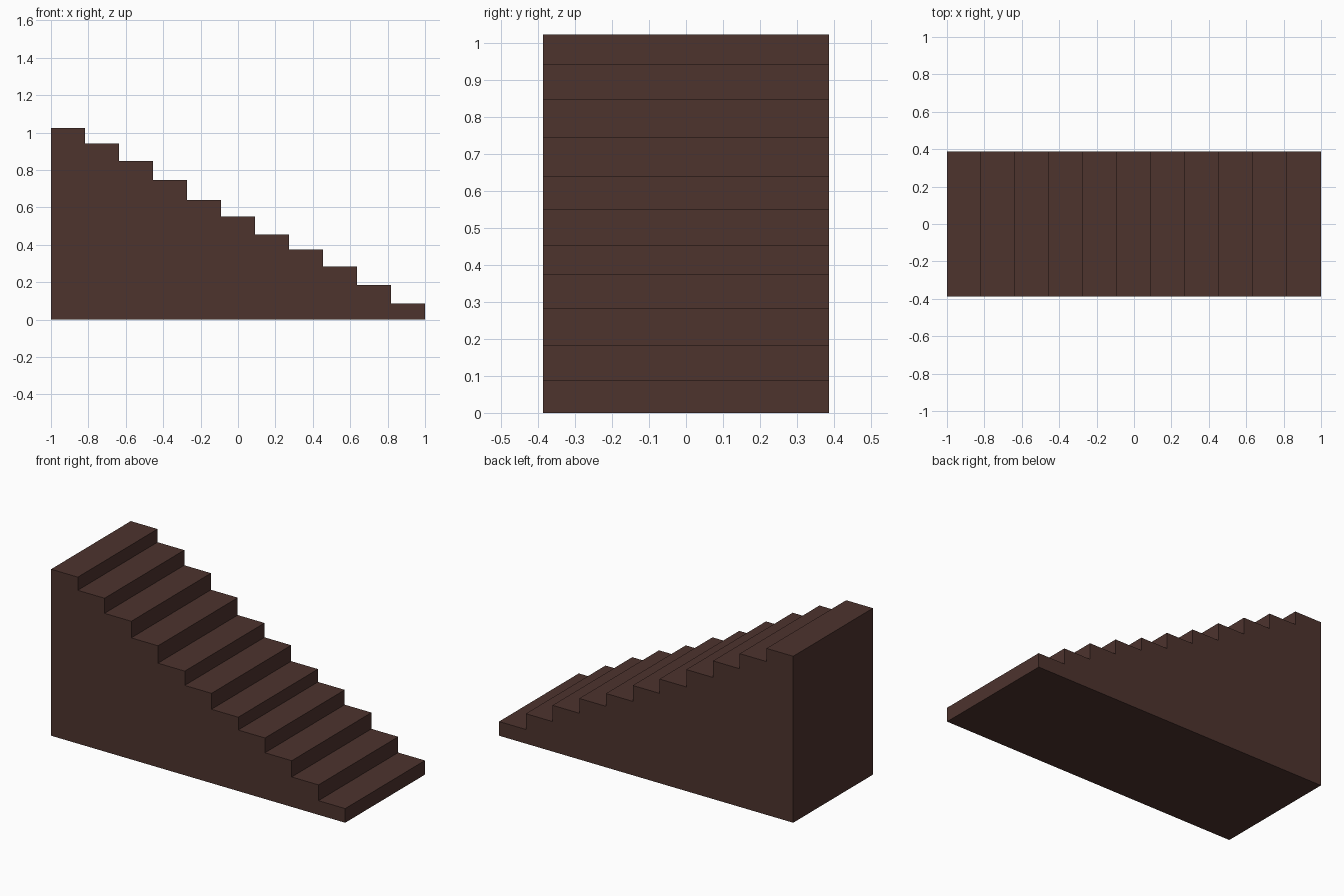
import bpy
import bmesh

if "Cube" in bpy.data.objects:
    bpy.data.objects.remove(bpy.data.objects["Cube"])

# Tread heights from the top step (left) down to the bottom step (right)
HEIGHTS = [1.023, 0.942, 0.849, 0.747, 0.64, 0.552, 0.454, 0.375, 0.284, 0.184, 0.087]
HALF_WIDTH = 0.387
TREAD = 2.0 / len(HEIGHTS)

# Stepped side profile
profile = [(-1.0, 0.0)]
for i, h in enumerate(HEIGHTS):
    x = -1.0 + i * TREAD
    profile += [(x, h), (x + TREAD, h)]
profile.append((1.0, 0.0))

# Extrude the profile across the stair width
bm = bmesh.new()
side = bm.faces.new([bm.verts.new((x, -HALF_WIDTH, z)) for x, z in profile])
result = bmesh.ops.extrude_face_region(bm, geom=[side], use_keep_orig=True)
verts = [g for g in result["geom"] if isinstance(g, bmesh.types.BMVert)]
bmesh.ops.translate(bm, verts=verts, vec=(0, 2 * HALF_WIDTH, 0))
bmesh.ops.recalc_face_normals(bm, faces=bm.faces[:])

mesh = bpy.data.meshes.new("staircase")
bm.to_mesh(mesh)
bm.free()
stairs = bpy.data.objects.new("staircase", mesh)
bpy.context.collection.objects.link(stairs)

# Dark brown wood
wood = bpy.data.materials.new("dark_wood")
wood.diffuse_color = (0.075, 0.033, 0.027, 1.0)
wood.use_nodes = True
wood.node_tree.nodes["Principled BSDF"].inputs["Base Color"].default_value = wood.diffuse_color
mesh.materials.append(wood)
